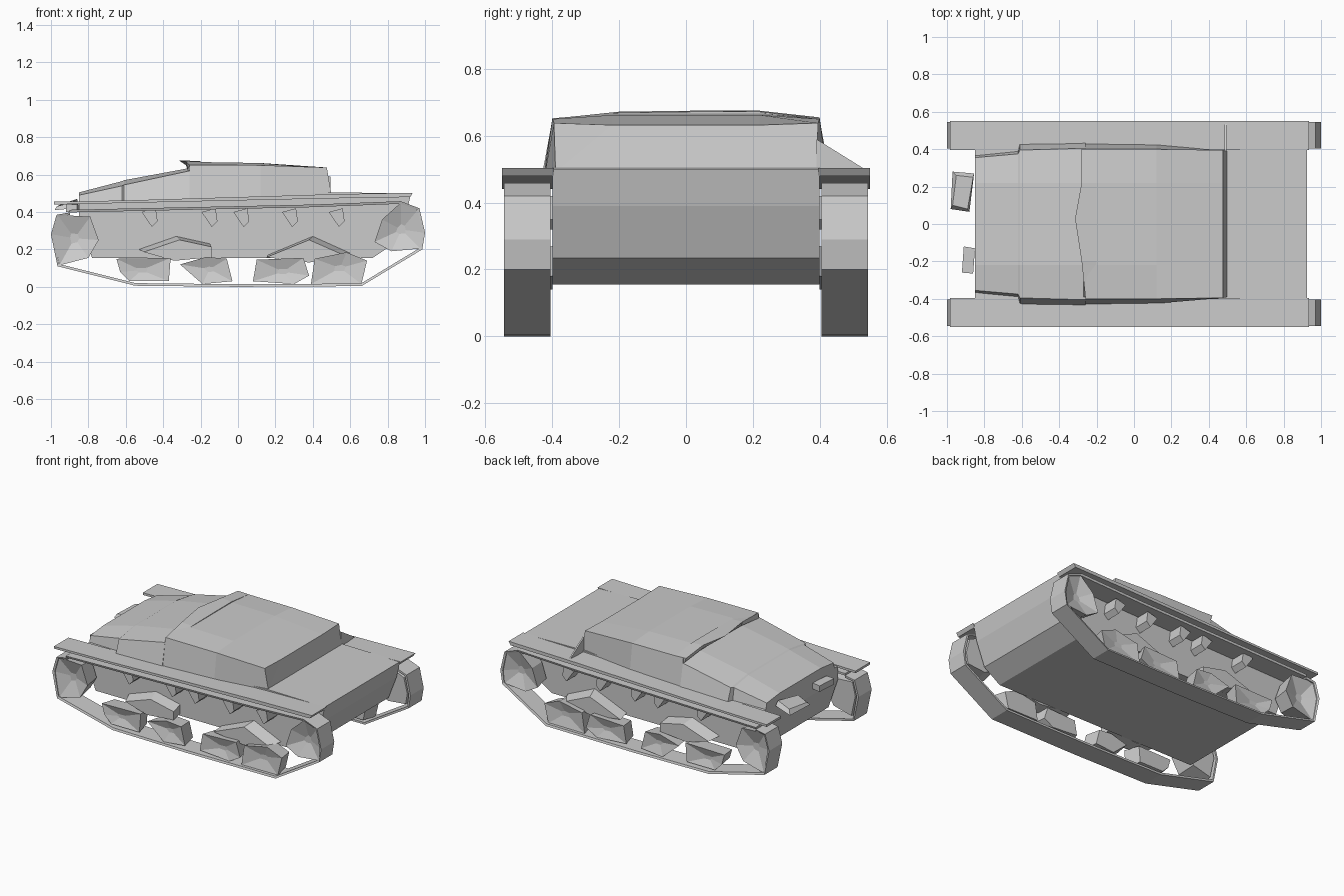
import bpy, bmesh
from mathutils import Vector

grey = bpy.data.materials.new("plain grey")
grey.diffuse_color = (0.6, 0.6, 0.6, 1)


def loft(name, rings):
    """Join matching rings of points into a closed, flat-shaded solid."""
    bm = bmesh.new()
    vs = [[bm.verts.new(p) for p in r] for r in rings]
    n = len(rings[0])
    for a, b in zip(vs, vs[1:]):
        for i in range(n):
            j = (i + 1) % n
            bm.faces.new((a[i], a[j], b[j], b[i]))
    bm.faces.new(vs[0])
    bm.faces.new(vs[-1])
    bmesh.ops.triangulate(bm, faces=[f for f in bm.faces if len(f.verts) > 4])
    bmesh.ops.recalc_face_normals(bm, faces=bm.faces)
    me = bpy.data.meshes.new(name)
    bm.to_mesh(me)
    bm.free()
    me.materials.append(grey)
    ob = bpy.data.objects.new(name, me)
    bpy.context.collection.objects.link(ob)
    return ob


def prism(name, profile, y0, y1):
    """Extrude an x-z outline from y0 to y1."""
    return loft(name, [[(x, y, z) for x, z in profile] for y in (y0, y1)])


def section(xb, xt, wb, zb, wt, zs, zc):
    """Cross-section of the upper body with a slightly crowned top."""
    return [(xb, -wb, zb), (xt, -wt, zs), (xt, -0.22, zc),
            (xt, 0.22, zc), (xt, wt, zs), (xb, wb, zb)]


def chunk(name, outline, s, y0, y1, hub):
    """Faceted wheel: outline with a shallow off-centre hub on the outer face."""
    cx = sum(p[0] for p in outline) / len(outline)
    cz = sum(p[1] for p in outline) / len(outline)

    def ring(y, k):
        return [(cx + (x - cx) * k, s * y, cz + (z - cz) * k) for x, z in outline]
    return loft(name, [ring(y0, 0.85), ring(y1, 1), ring(hub, 0.2)])


# Lower hull with rear deck
prism("hull", [(-0.78, 0.155), (0.72, 0.155), (0.84, 0.235), (0.90, 0.39), (0.925, 0.5),
               (0.5, 0.505), (-0.6, 0.46), (-0.85, 0.45), (-0.85, 0.36)], -0.4, 0.4)

# Sloping front and raised upper body
loft("sloping_front", [
    section(-0.85, -0.85, 0.37, 0.43, 0.355, 0.49, 0.505),
    section(-0.62, -0.62, 0.39, 0.45, 0.375, 0.54, 0.565),
    section(-0.61, -0.61, 0.43, 0.45, 0.395, 0.545, 0.57),
    section(-0.26, -0.26, 0.435, 0.46, 0.405, 0.62, 0.635)])
loft("upper_body", [
    section(-0.26, -0.26, 0.43, 0.46, 0.40, 0.652, 0.668),
    section(0.12, 0.12, 0.425, 0.47, 0.40, 0.65, 0.662),
    section(0.50, 0.475, 0.39, 0.49, 0.395, 0.638, 0.632)])

# Roof lip overhanging the sloping front
loft("roof_lip", [[(-0.27, y, z - 0.03), (-0.2, y, z - 0.02), (-0.2, y, z - 0.003), (x, y, z)]
                  for x, y, z in ((-0.26, -0.39, 0.652), (-0.28, -0.2, 0.672),
                                  (-0.315, 0.03, 0.675), (-0.28, 0.22, 0.675), (-0.28, 0.4, 0.655))])

# Triangular gusset joining the body to one fender
loft("rear_gusset", [[(x, 0.39, 0.59), (x, 0.535, 0.5), (x, 0.39, 0.49)] for x in (0.485, 0.495)])

# Small fittings on the nose
loft("nose_fitting_large", [[(-0.98, 0.08, 0.41), (-0.88, 0.065, 0.42), (-0.855, 0.27, 0.44), (-0.97, 0.28, 0.41)],
                            [(-0.97, 0.1, 0.43), (-0.89, 0.08, 0.45), (-0.86, 0.25, 0.47), (-0.95, 0.26, 0.44)]])
loft("nose_fitting_small", [[(-0.91, -0.12, z), (-0.85, -0.13, z), (-0.86, -0.265, z), (-0.92, -0.26, z)]
                            for z in (0.40, 0.44)])

# Track path, with an inner path offset by the band thickness
track_path = [(-0.90, 0.398), (-0.97, 0.385), (-1.0, 0.28), (-0.965, 0.11), (-0.55, 0.006), (0.0, 0.0),
              (0.66, 0.004), (0.985, 0.2), (1.0, 0.29), (0.97, 0.42), (0.87, 0.458), (0.4, 0.44), (-0.90, 0.412)]
inner = []
for i, p in enumerate(track_path):
    a = Vector(track_path[max(i - 1, 0)])
    b = Vector(track_path[min(i + 1, len(track_path) - 1)])
    d = (b - a).normalized()
    q = Vector(p) + Vector((-d.y, d.x)) * 0.014
    inner.append((q.x, q.y))

# Outlines of the running gear
front_wheel = [(-0.965, 0.385), (-0.79, 0.375), (-0.745, 0.25), (-0.8, 0.155), (-0.955, 0.115), (-0.99, 0.28)]
rear_wheel = [(0.73, 0.24), (0.77, 0.36), (0.87, 0.45), (0.96, 0.41), (0.99, 0.29), (0.975, 0.205), (0.82, 0.19)]
road_wheels = [[(-0.65, 0.15), (-0.36, 0.155), (-0.37, 0.03), (-0.58, 0.03), (-0.63, 0.08)],
               [(-0.31, 0.12), (-0.17, 0.16), (-0.06, 0.15), (-0.03, 0.03), (-0.19, 0.015)],
               [(0.10, 0.145), (0.35, 0.155), (0.38, 0.06), (0.3, 0.015), (0.08, 0.03)],
               [(0.41, 0.15), (0.58, 0.185), (0.69, 0.14), (0.66, 0.015), (0.39, 0.015)]]
bogies = [[(-0.53, 0.2), (-0.33, 0.27), (-0.15, 0.23), (-0.15, 0.17), (-0.36, 0.15)],
          [(0.16, 0.17), (0.4, 0.27), (0.6, 0.18), (0.4, 0.14)]]

for s, side in ((-1, "near"), (1, "far")):
    # Track band
    loft("track_" + side, [[(o[0], s * 0.405, o[1]), (o[0], s * 0.545, o[1]),
                            (n[0], s * 0.54, n[1]), (n[0], s * 0.405, n[1])]
                           for o, n in zip(track_path, inner)])
    # Thin fender sheet over the track
    prism("fender_" + side, [(-0.985, 0.44), (0.5, 0.473), (0.92, 0.48), (0.935, 0.503),
                             (0.5, 0.495), (-0.6, 0.462), (-0.985, 0.455)], s * 0.395, s * 0.55)
    # End wheels
    chunk("front_wheel_" + side, front_wheel, s, 0.41, 0.535, 0.5)
    chunk("rear_wheel_" + side, rear_wheel, s, 0.41, 0.535, 0.5)
    # Road wheels
    for i, outline in enumerate(road_wheels):
        chunk(f"road_wheel_{side}_{i + 1}", outline, s, 0.41, 0.52, 0.5)
    # Suspension arms
    for i, b in enumerate(bogies):
        loft(f"suspension_{side}_{i + 1}", [[(x, s * 0.4, z) for x, z in b],
                                            [(x * 0.95, s * 0.48, z * 0.93) for x, z in b]])
    # Return rollers
    for i, x in enumerate((-0.47, -0.15, 0.02, 0.28, 0.53)):
        loft(f"return_roller_{side}_{i + 1}",
             [[(x - 0.045, s * y, 0.4), (x + 0.01, s * y, 0.32), (x + 0.04, s * y, 0.35), (x + 0.03, s * y, 0.42)]
              for y in (0.395, 0.5)])
